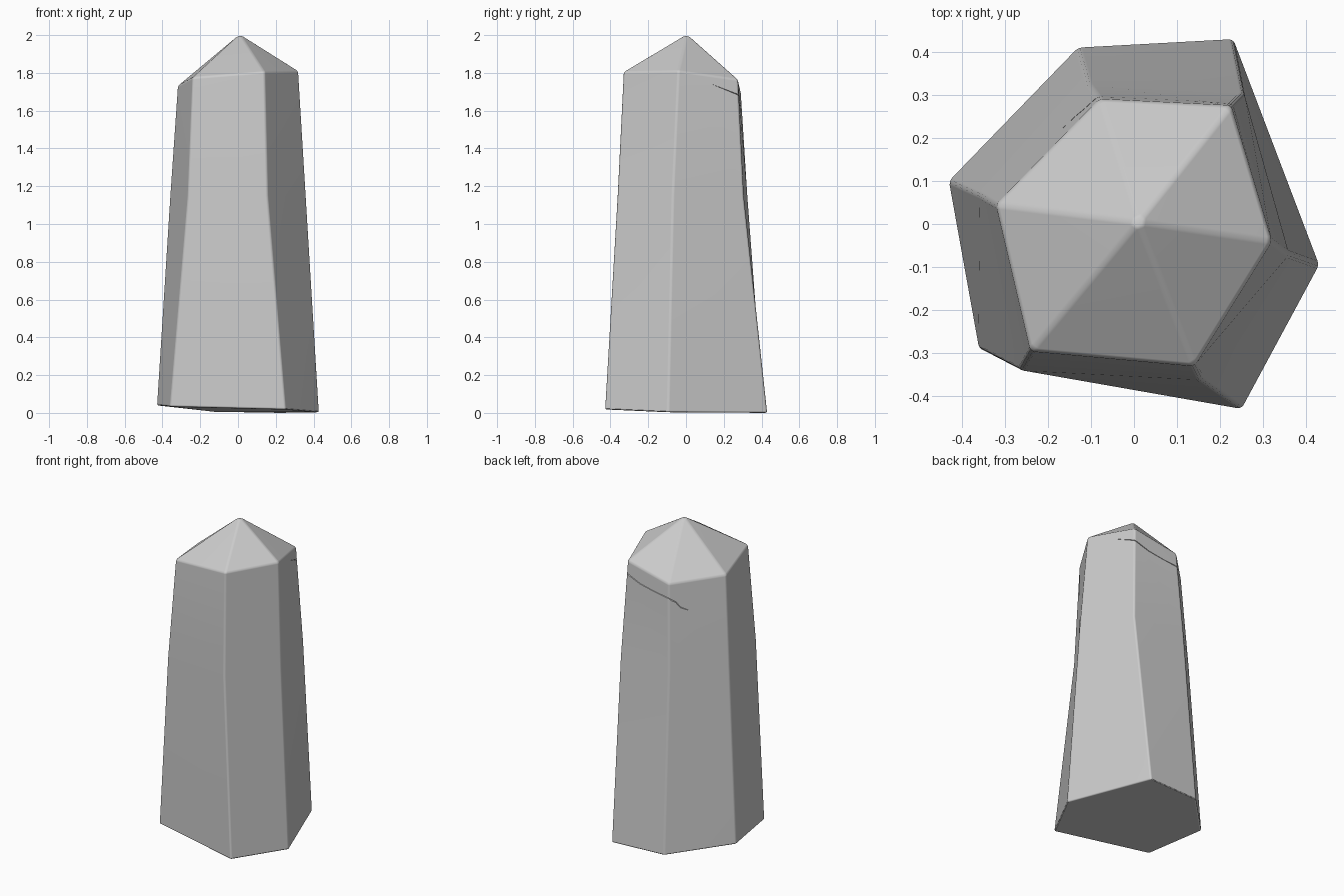
import bpy, bmesh
from math import radians
from mathutils import Vector

if "Cube" in bpy.data.objects:
    bpy.data.objects.remove(bpy.data.objects["Cube"], do_unlink=True)

stone = bpy.data.materials.new("grey stone")
stone.use_nodes = True
GREY = (0.6, 0.6, 0.6, 1)
stone.diffuse_color = GREY
stone.node_tree.nodes["Principled BSDF"].inputs["Base Color"].default_value = GREY


def make_object(name, bm):
    bmesh.ops.recalc_face_normals(bm, faces=bm.faces)
    mesh = bpy.data.meshes.new(name)
    bm.to_mesh(mesh)
    bm.free()
    ob = bpy.data.objects.new(name, mesh)
    bpy.context.collection.objects.link(ob)
    mesh.materials.append(stone)
    return ob


def loft(bm, rings, closed=True):
    """Bridge successive rings of vertices with quads."""
    for a, b in zip(rings, rings[1:]):
        n = len(a)
        for i in range(n if closed else n - 1):
            j = (i + 1) % n
            bm.faces.new((a[i], a[j], b[j], b[i]))


# Six-sided tapering shaft: uneven base, waist and shoulder rings
base = [(-.13, .41, .005), (.23, .43, 0), (.43, -.095, .003),
        (.25, -.43, .018), (-.36, -.29, .033), (-.43, .10, .04)]
waist = [(-.105, .325, 1.15), (.255, .305, 1.15), (.36, -.07, 1.15),
         (.155, -.362, 1.15), (-.265, -.34, 1.15), (-.36, .068, 1.15)]
shoulder = [(-.08, .29, 1.70), (.225, .275, 1.765), (.32, -.04, 1.81),
            (.14, -.33, 1.805), (-.24, -.295, 1.775), (-.32, .045, 1.73)]
bm = bmesh.new()
rings = [[bm.verts.new(p) for p in ring] for ring in (base, waist, shoulder)]
loft(bm, rings)
bm.faces.new(rings[0])

# Pointed cap
apex = bm.verts.new((.01, .005, 2.005))
for i in range(6):
    bm.faces.new((rings[2][i], rings[2][(i + 1) % 6], apex))
pillar = make_object("crystal_pillar", bm)

# Crack cutter: wedge-shaped ribbon running around the back, with half-height
crack = [(.335, -.04, 1.803, .003), (.285, .13, 1.745, .009), (.24, .288, 1.685, .014),
         (.13, .295, 1.645, .011), (.02, .302, 1.625, .011), (-.082, .302, 1.612, .010),
         (-.115, .27, 1.585, .009), (-.135, .248, 1.55, .007), (-.17, .218, 1.53, .002)]
bm = bmesh.new()
sections = []
for x, y, z, h in crack:
    out = Vector((x, y, 0)) * 1.06
    deep = Vector((x, y, 0)) * (1 - 3.5 * h - .01)
    sections.append([bm.verts.new(out + Vector((0, 0, z + h))),
                     bm.verts.new(out + Vector((0, 0, z - h))),
                     bm.verts.new(deep + Vector((0, 0, z)))])
loft(bm, sections)
bm.faces.new(sections[0])
bm.faces.new(sections[-1])
cutter = make_object("crack_cutter", bm)
cutter.hide_render = True

# Softened edges, then the crack, baked into the mesh
bevel = pillar.modifiers.new("soft edges", "BEVEL")
bevel.width = .01
bevel.segments = 3
bevel.limit_method = "ANGLE"
bevel.angle_limit = radians(18)
cut = pillar.modifiers.new("crack", "BOOLEAN")
cut.object = cutter
cut.solver = "EXACT"
bpy.context.view_layer.update()
graph = bpy.context.evaluated_depsgraph_get()
pillar.data = bpy.data.meshes.new_from_object(pillar.evaluated_get(graph))
pillar.modifiers.clear()
bpy.data.objects.remove(cutter, do_unlink=True)

# Smooth shading with flat facets kept flat
for ob in bpy.context.selected_objects:
    ob.select_set(False)
bpy.context.view_layer.objects.active = pillar
pillar.select_set(True)
bpy.ops.object.shade_smooth_by_angle(angle=radians(30))
weighted = pillar.modifiers.new("facet normals", "WEIGHTED_NORMAL")
weighted.keep_sharp = True
